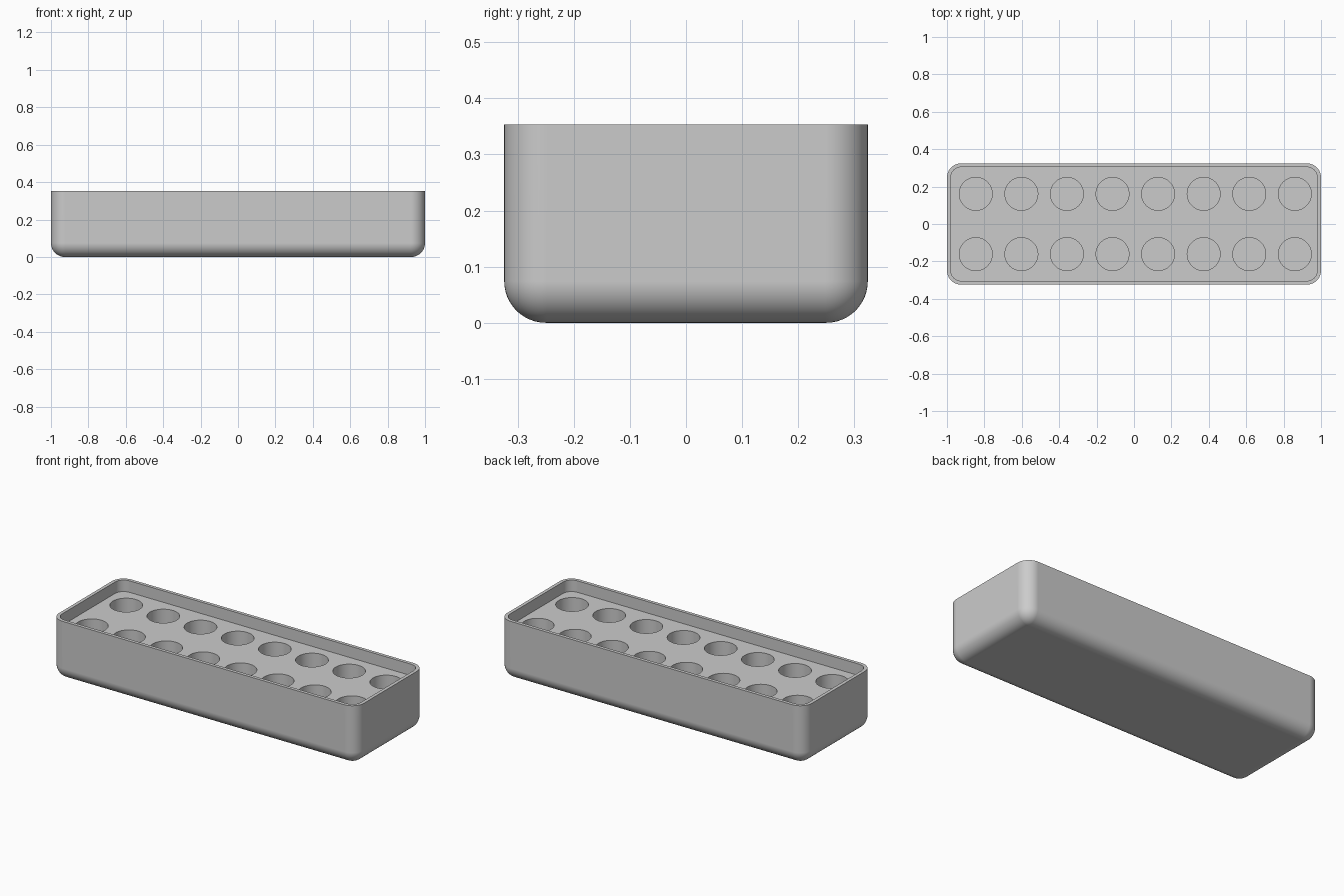
import bpy
import bmesh
from math import sin, cos, pi, radians

cube = bpy.data.objects.get("Cube")
if cube:
    bpy.data.objects.remove(cube, do_unlink=True)

# Overall sizes
HALF_X, HALF_Y, HEIGHT = 1.0, 0.324, 0.353
CORNER, FILLET = 0.076, 0.074
WALL, DECK_Z = 0.02, 0.285
HOLE_R, HOLE_FLOOR = 0.088, 0.06
PITCH, ROW_Y, SHIFT = 0.2437, 0.161, 0.007
STEPS = 12

grey = bpy.data.materials.new("plain grey")
grey.use_nodes = True
colour = (0.6, 0.6, 0.6, 1)
grey.diffuse_color = colour
grey.node_tree.nodes["Principled BSDF"].inputs["Base Color"].default_value = colour


def rounded_ring(bm, inset, z):
    """Loop of vertices round a rounded rectangle, inset from the outside."""
    r = CORNER - inset
    ring = []
    for q, (sx, sy) in enumerate([(1, 1), (-1, 1), (-1, -1), (1, -1)]):
        for i in range(STEPS + 1):
            a = (q + i / STEPS) * pi / 2
            ring.append(bm.verts.new((sx * (HALF_X - CORNER) + r * cos(a),
                                      sy * (HALF_Y - CORNER) + r * sin(a), z)))
    return ring


def finish(name, bm):
    bmesh.ops.recalc_face_normals(bm, faces=bm.faces)
    mesh = bpy.data.meshes.new(name)
    bm.to_mesh(mesh)
    bm.free()
    mesh.materials.append(grey)
    obj = bpy.data.objects.new(name, mesh)
    bpy.context.collection.objects.link(obj)
    return obj


# Tray body: rounded bottom, straight wall, thin rim, recessed deck
profile = []
for i in range(STEPS + 1):
    a = i / STEPS * pi / 2
    profile.append((FILLET * (1 - sin(a)), FILLET * (1 - cos(a))))
profile += [(0, HEIGHT), (WALL, HEIGHT), (WALL, DECK_Z)]

bm = bmesh.new()
rings = [rounded_ring(bm, inset, z) for inset, z in profile]
for low, high in zip(rings, rings[1:]):
    for i in range(len(low)):
        j = (i + 1) % len(low)
        bm.faces.new((low[i], low[j], high[j], high[i]))
bm.faces.new(rings[0])
bm.faces.new(rings[-1])
tray = finish("tray", bm)

# Two rows of eight round sockets, cut into the deck
bm = bmesh.new()
top = DECK_Z + 0.03
for row in (-1, 1):
    for col in range(8):
        made = bmesh.ops.create_cone(bm, cap_ends=True, segments=64, radius1=HOLE_R,
                                     radius2=HOLE_R, depth=top - HOLE_FLOOR)
        bmesh.ops.translate(bm, verts=made["verts"],
                            vec=((col - 3.5) * PITCH + SHIFT, row * ROW_Y,
                                 (top + HOLE_FLOOR) / 2))
cutter = finish("socket_cutter", bm)
cutter.hide_render = True

bpy.ops.object.select_all(action="DESELECT")
tray.select_set(True)
bpy.context.view_layer.objects.active = tray
cut = tray.modifiers.new("sockets", "BOOLEAN")
cut.operation = "DIFFERENCE"
cut.solver = "EXACT"
cut.object = cutter
bpy.ops.object.modifier_apply(modifier=cut.name)
bpy.data.objects.remove(cutter, do_unlink=True)

# Smooth rounded surfaces, crisp rim and socket edges
bpy.ops.object.shade_smooth_by_angle(angle=radians(30))
weighted = tray.modifiers.new("flat_panels", "WEIGHTED_NORMAL")
weighted.keep_sharp = True
